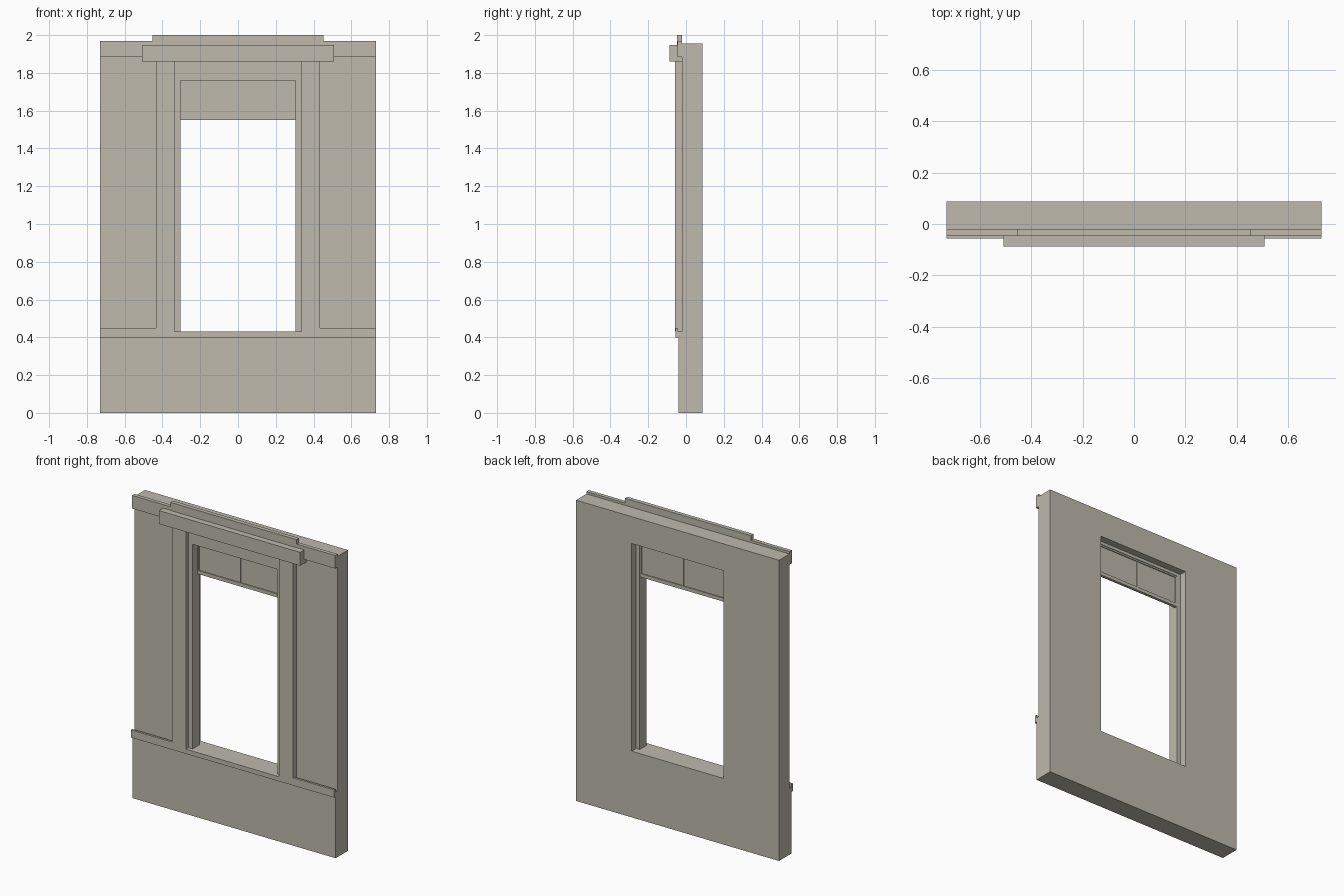
import bpy
import bmesh

if "Cube" in bpy.data.objects:
    bpy.data.objects.remove(bpy.data.objects["Cube"], do_unlink=True)

stone = bpy.data.materials.new("warm_grey_stone")
stone.use_nodes = True
colour = (0.52, 0.49, 0.42, 1)
stone.diffuse_color = colour
stone.node_tree.nodes["Principled BSDF"].inputs["Base Color"].default_value = colour

HALF = 0.73          # half the wall width
BACK, FACE = 0.087, -0.02
SILL = 0.43


def finish(name, bm):
    bmesh.ops.recalc_face_normals(bm, faces=bm.faces)
    mesh = bpy.data.meshes.new(name)
    bm.to_mesh(mesh)
    bm.free()
    mesh.materials.append(stone)
    obj = bpy.data.objects.new(name, mesh)
    bpy.context.collection.objects.link(obj)
    return obj


def extrude(name, outline, y0, y1):
    """Solid from an (x, z) outline, running from y0 to y1."""
    bm = bmesh.new()
    face = bm.faces.new([bm.verts.new((x, y0, z)) for x, z in outline])
    new = bmesh.ops.extrude_face_region(bm, geom=[face])["geom"]
    moved = [v for v in new if isinstance(v, bmesh.types.BMVert)]
    bmesh.ops.translate(bm, verts=moved, vec=(0, y1 - y0, 0))
    return finish(name, bm)


def rect(x0, x1, z0, z1):
    return [(x0, z0), (x1, z0), (x1, z1), (x0, z1)]


def block(name, x0, x1, y0, y1, z0, z1):
    return extrude(name, rect(x0, x1, z0, z1), y0, y1)


def ring(name, outer, inner, y0, y1):
    """Rectangular slab with a rectangular opening."""
    bm = bmesh.new()
    loops = [[bm.verts.new((x, y, z)) for x, z in pts]
             for pts, y in ((outer, y0), (inner, y0), (inner, y1), (outer, y1))]
    for a, b in zip(loops, loops[1:] + loops[:1]):
        for i in range(4):
            j = (i + 1) % 4
            bm.faces.new((a[i], a[j], b[j], b[i]))
    return finish(name, bm)


# Main wall with its window opening, and the thicker base below
ring("wall", rect(-HALF, HALF, 0, 1.955), rect(-0.33, 0.33, SILL, 1.78), FACE, BACK)
block("base_panel", -HALF, HALF, -0.04, FACE, 0, 0.40)

# Sill band across the full width
block("sill_band", -HALF, HALF, -0.056, FACE, 0.40, SILL)

# Pilasters and raised band lips on both sides
for side, s in (("right", -1), ("left", 1)):
    x0, x1 = sorted((s * 0.335, s * 0.435))
    block(side + "_pilaster", x0, x1, -0.058, FACE, SILL, 1.87)
    x0, x1 = sorted((s * 0.435, s * HALF))
    block(side + "_band_lip", x0, x1, -0.056, -0.042, SILL, 0.45)

# Inner window frame: two jambs joined by a header
extrude("window_frame",
        [(-0.335, SILL), (-0.305, SILL), (-0.305, 1.76), (0.305, 1.76),
         (0.305, SILL), (0.335, SILL), (0.335, 1.87), (-0.335, 1.87)],
        -0.03, 0.04)

# Raised upper sash with two panes
ring("sash_frame", rect(-0.305, 0.305, 1.55, 1.76),
     rect(-0.295, 0.295, 1.573, 1.75), 0.018, 0.036)
block("sash_mullion", -0.005, 0.005, 0.02, 0.034, 1.573, 1.75)
block("sash_panes", -0.296, 0.296, 0.024, 0.03, 1.57, 1.752)

# Cornice, raised parapet and projecting lintel
block("cornice", -HALF, HALF, -0.045, FACE, 1.885, 1.97)
block("parapet", -0.453, 0.453, -0.047, FACE, 1.90, 2.0)
block("lintel", -0.508, 0.508, -0.087, FACE - 0.001, 1.86, 1.947)
